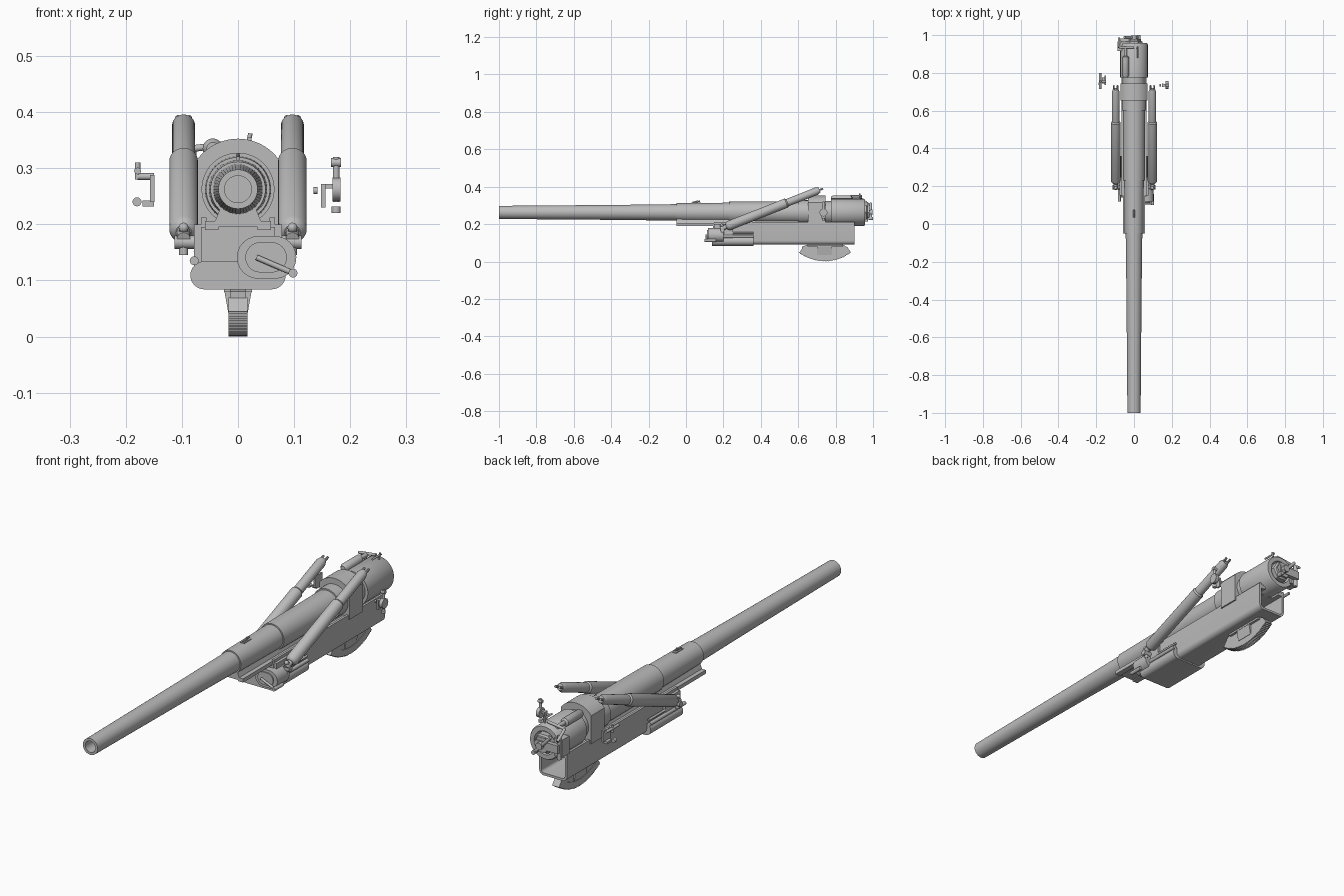
import bpy, bmesh, math
from mathutils import Vector

if "Cube" in bpy.data.objects:
    bpy.data.objects.remove(bpy.data.objects["Cube"])

steel = bpy.data.materials.new("grey_steel")
steel.diffuse_color = (0.5, 0.5, 0.5, 1)
steel.use_nodes = True
steel.node_tree.nodes["Principled BSDF"].inputs["Base Color"].default_value = steel.diffuse_color
AXIS = 0.2625                                   # height of the bore axis


def finish(name, bm, smooth=True):
    bmesh.ops.recalc_face_normals(bm, faces=bm.faces)
    me = bpy.data.meshes.new(name)
    bm.to_mesh(me)
    bm.free()
    ob = bpy.data.objects.new(name, me)
    bpy.context.collection.objects.link(ob)
    me.materials.append(steel)
    if smooth:
        bpy.ops.object.select_all(action='DESELECT')
        ob.select_set(True)
        bpy.context.view_layer.objects.active = ob
        bpy.ops.object.shade_smooth_by_angle(angle=math.radians(35))
    return ob


def box(name, x0, x1, y0, y1, z0, z1):
    bm = bmesh.new()
    bmesh.ops.create_cube(bm, size=1)
    for v in bm.verts:
        v.co = (x0 + (v.co.x + .5) * (x1 - x0), y0 + (v.co.y + .5) * (y1 - y0),
                z0 + (v.co.z + .5) * (z1 - z0))
    return finish(name, bm, False)


def lathe(name, profile, start, direction, seg=32, closed=False):
    """Turn (distance, radius) points about a line."""
    rot = Vector(direction).to_track_quat('Z', 'Y')
    bm = bmesh.new()
    rings = [[bm.verts.new(Vector(start) + rot @ Vector(
        (r * math.cos(math.tau * i / seg), r * math.sin(math.tau * i / seg), d)))
        for i in range(seg)] for d, r in profile]
    pairs = list(zip(rings, rings[1:]))
    if closed:
        pairs.append((rings[-1], rings[0]))
    for a, b in pairs:
        for i in range(seg):
            j = (i + 1) % seg
            bm.faces.new((a[i], a[j], b[j], b[i]))
    if not closed:
        bm.faces.new(rings[0])
        bm.faces.new(rings[-1])
    return finish(name, bm)


def rod(name, p, q, r, seg=16):
    d = Vector(q) - Vector(p)
    return lathe(name, [(0, r), (d.length, r)], p, d, seg)


def prism(name, pts, a, b, axis='Y'):
    """Extrude an outline: (x, z) points along Y, or (y, z) points along X."""
    bm = bmesh.new()
    place = (lambda u, v, t: (u, t, v)) if axis == 'Y' else (lambda u, v, t: (t, u, v))
    f = bm.faces.new([bm.verts.new(place(u, v, a)) for u, v in pts])
    ext = bmesh.ops.extrude_face_region(bm, geom=[f])
    shift = Vector((0, b - a, 0) if axis == 'Y' else (b - a, 0, 0))
    bmesh.ops.translate(bm, vec=shift,
                        verts=[g for g in ext['geom'] if isinstance(g, bmesh.types.BMVert)])
    return finish(name, bm)


def arc(cx, cz, r, a0, a1, n=12):
    return [(cx + r * math.cos(math.radians(a0 + (a1 - a0) * i / n)),
             cz + r * math.sin(math.radians(a0 + (a1 - a0) * i / n))) for i in range(n + 1)]


# Barrel with stepped sleeves and a through bore
lathe("barrel", [(0, .024), (0, .035), (.63, .040), (.95, .044), (.95, .049), (1.23, .052),
                 (1.23, .057), (1.60, .059), (1.60, .065), (1.66, .065), (1.66, .058),
                 (1.80, .058), (1.80, .024)], (0, -1, AXIS), (0, 1, 0), 48, True)
# Breech
lathe("breech_ring", [(0, .06), (.03, .06), (.03, .073), (.205, .073), (.212, .069),
                      (.212, .05), (.195, .045)], (0, .745, AXIS), (0, 1, 0), 48)
lathe("breech_block", [(0, .044), (.03, .044), (.035, .036), (.045, .036)],
      (0, .935, AXIS), (0, 1, 0), 6)
box("breech_hinge", -.088, -.05, .915, .965, .225, .30)
rod("breech_hinge_pin", (-.075, .965, .215), (-.075, .965, .315), .009)
box("breech_carrier", -.08, .02, .965, .983, .245, .28)
rod("breech_lever", (-.05, .988, .31), (.025, .988, .23), .007)
rod("breech_lever_grip", (.025, .975, .23), (.025, 1.0, .23), .009)
rod("firing_lock", (0, .975, AXIS), (0, .998, AXIS), .015)
# Closing cylinder and small fittings above the breech
lathe("closing_cylinder", [(0, .011), (.01, .018), (.11, .018), (.115, .009), (.16, .009)],
      (-.045, .775, .335), (0, 1, 0), 20)
rod("closing_link", (-.08, .935, .335), (0, .935, .345), .006)
rod("closing_arm", (-.08, .935, .335), (-.08, .985, .30), .006)
rod("top_catch", (.015, .93, .325), (.022, .93, .362), .004)
rod("top_catch_arm", (.02, .88, .352), (.02, .94, .352), .004)

# Saddle joining barrel and cradle: arched top with straight sides
a = math.degrees(math.acos(.072 / .09))
prism("saddle", [(-.072, .195), (.072, .195)] + arc(0, AXIS, .09, a, 180 - a, 20), .653, .745)

# Slide rails and pad under the barrel
prism("barrel_slide", [(-.045, .195), (.045, .195), (.032, .228), (-.032, .228)], -.05, .66)
for s in (-1, 1):
    box("slide_rail", s * .035, s * .059, -.05, .90, .19, .206)

# Trough cradle, open at the back
outer = arc(-.044, .112, .022, 180, 270, 6) + arc(.044, .112, .022, 270, 360, 6)
inner = arc(.044, .112, .012, 360, 270, 6) + arc(-.044, .112, .012, 270, 180, 6)
prism("cradle_trough", [(-.066, .212)] + outer + [(.066, .212), (.056, .212)] + inner
      + [(-.056, .212)], .15, .90)
prism("cradle_front_plate", [(-.066, .195)] + outer + [(.066, .195)], .145, .155)
box("cradle_deck", -.06, .06, .15, .86, .19, .2)
prism("cradle_foot", arc(-.06, .109, .025, 90, 270) + arc(.06, .109, .025, 270, 450), .14, .36)
# Crank gearbox on the front
prism("crank_case", arc(.036, .141, .038, 90, 270) + arc(.066, .141, .038, 270, 450),
      .118, .20)
prism("crank_cover", arc(.04, .141, .027, 90, 270) + arc(.06, .141, .027, 270, 450),
      .113, .118)
rod("crank_arm", (.033, .108, .141), (.098, .108, .113), .005)
rod("crank_grip", (.098, .10, .113), (.098, .16, .113), .008)

# Balancing cylinders and their mounts, one on each side
low, high = Vector((0, .215, .186)), Vector((0, .718, .384))
d = high - low
for s in (-1, 1):
    x = Vector((s * .097, 0, 0))
    lathe("balance_cylinder", [(0, .014), (.006, .021), (.014, .0255), (.345, .0255), (.352, .0205),
                               (.52, .0205), (.537, .014)], low + x, d, 28)
    for t in (-.01, .01):
        off = Vector((t, 0, 0))
        rod("cylinder_fork", high + x + off - d * .02, high + x + off + d * .03, .005, 10)
    rod("cylinder_eye", low + x - d * .06, low + x, .012)
    rod("mount_pin", (s * .06, .195, .168), (s * .113, .195, .168), .012)
    rod("mount_post", (s * .097, .195, .145), (s * .097, .195, .195), .008)
    bm = bmesh.new()
    bmesh.ops.create_uvsphere(bm, u_segments=14, v_segments=8, radius=.009)
    bmesh.ops.translate(bm, verts=bm.verts, vec=(s * .097, .19, .194))
    finish("mount_knob", bm)
    box("mount_bracket", s * .062, s * .078, .15, .25, .12, .20)
    rod("side_rod", (s * .078, .12, .135), (s * .078, .36, .135), .008)
    rod("side_rod_upper", (s * .074, .22, .152), (s * .074, .36, .152), .005)

# Elevating arc: toothed rim, web and flared top flange
CY, CZ, R = .742, .235, .235
a0, a1 = 234, 307
bm = bmesh.new()
n = 72
rings = []
for i in range(n + 1):
    t = math.radians(a0 + (a1 - a0) * i / n)
    ro = R - (.004 if i % 2 else 0)
    rings.append([bm.verts.new((x, CY + r * math.cos(t), CZ + r * math.sin(t)))
                  for x, r in ((-.0165, ro), (.0165, ro), (.0165, R - .03), (-.0165, R - .03))])
for p, q in zip(rings, rings[1:]):
    for k in range(4):
        bm.faces.new((p[k], p[(k + 1) % 4], q[(k + 1) % 4], q[k]))
bm.faces.new(rings[0])
bm.faces.new(rings[-1])
finish("elevating_rim", bm, False)
rim = arc(CY, CZ, R - .02, a0 + 2, a1 - 2, 20)
prism("elevating_web", rim + [(.865, .075), (.84, .09), (.65, .09), (.62, .08)],
      -.014, .014, 'X')
prism("elevating_hanger", [(-.016, .035), (.016, .035), (.025, .085), (-.025, .085)], .70, .78)
box("elevating_flange", -.025, .025, .65, .84, .079, .087)

# Front sight on the barrel
box("sight_base", -.008, .008, .03, .08, .305, .315)
rod("sight_post", (0, .06, .31), (0, .06, .327), .004, 10)
rod("sight_bar", (0, .035, .317), (0, .075, .322), .004, 10)

# Right hand sight mount
rod("right_sight_column", (.175, .735, .24), (.175, .735, .32), .006)
rod("right_sight_head", (.166, .735, .31), (.184, .735, .31), .008)
rod("right_sight_dial", (.168, .735, .262), (.183, .735, .262), .021, 20)
rod("right_sight_foot", (.175, .735, .22), (.175, .735, .232), .008)
box("right_sight_arm", .148, .175, .728, .742, .264, .272)
box("right_sight_bracket", .148, .156, .725, .745, .23, .272)
rod("right_sight_stub", (.135, .735, .26), (.142, .735, .26), .006)

# Left hand sight mount
rod("left_sight_eyepiece", (-.179, .715, .295), (-.179, .80, .295), .006)
rod("left_sight_post", (-.179, .755, .28), (-.179, .755, .31), .005)
rod("left_sight_arm", (-.179, .755, .285), (-.15, .755, .285), .006)
box("left_sight_plate", -.157, -.149, .735, .785, .24, .288)
box("left_sight_foot", -.17, -.15, .745, .775, .232, .242)
rod("left_sight_knob", (-.18, .735, .24), (-.18, .75, .24), .008)
